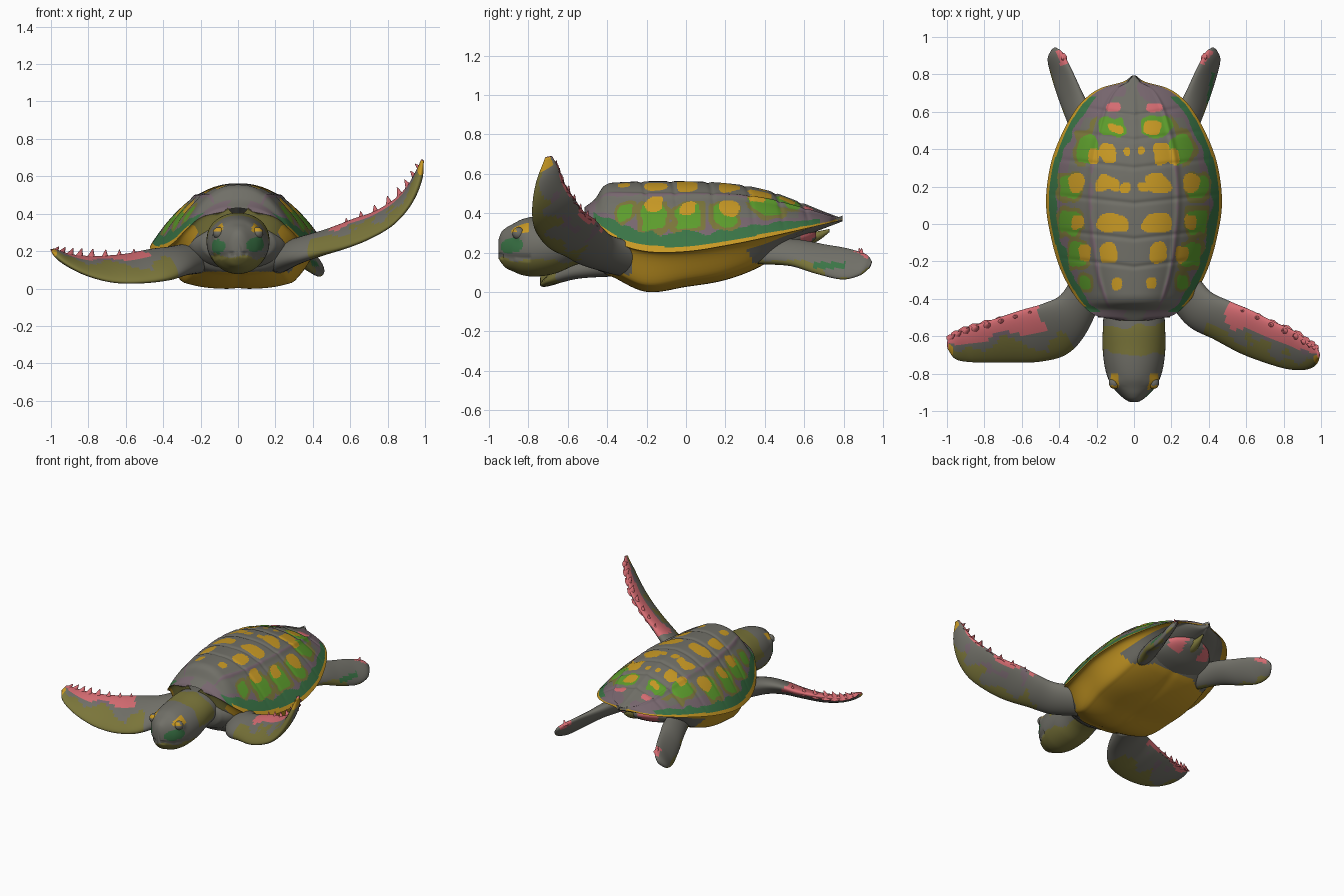
import bpy, bmesh, math
from mathutils import Vector, noise

if "Cube" in bpy.data.objects:
    bpy.data.objects.remove(bpy.data.objects["Cube"])

# ---------- materials ----------
def lin(c):
    c /= 255
    return c / 12.92 if c <= 0.04045 else ((c + 0.055) / 1.055) ** 2.4

PALETTE = {"grey": (112, 111, 103), "olive": (122, 117, 58), "yellow": (200, 153, 36),
           "green": (92, 156, 44), "dark_green": (58, 116, 70), "pink": (214, 108, 114),
           "mauve": (119, 102, 110)}
MATS = []
for key, rgb in PALETTE.items():
    m = bpy.data.materials.new(key)
    m.diffuse_color = (*[lin(c) for c in rgb], 1)
    m.use_nodes = True
    m.node_tree.nodes["Principled BSDF"].inputs["Base Color"].default_value = m.diffuse_color
    MATS.append(m)
GREY, OLIVE, YELLOW, GREEN, DARK, PINK, MAUVE = range(7)

# ---------- helpers ----------
def curve(pts, x):
    """Smooth interpolation of (x, value) pairs."""
    x = min(max(x, pts[0][0]), pts[-1][0])
    n = len(pts)
    i = next(k for k in range(n - 1) if x <= pts[k + 1][0])
    def slope(k):
        a, b = pts[max(k - 1, 0)], pts[min(k + 1, n - 1)]
        return (b[1] - a[1]) / (b[0] - a[0])
    (x0, a), (x1, b) = pts[i], pts[i + 1]
    h = x1 - x0
    t = (x - x0) / h
    return ((2*t**3 - 3*t*t + 1) * a + (t**3 - 2*t*t + t) * h * slope(i)
            + (3*t*t - 2*t**3) * b + (t**3 - t*t) * h * slope(i + 1))

def wob(p, f=14):
    return noise.noise(Vector(p) * f)

def finish(bm, name):
    me = bpy.data.meshes.new(name)
    bm.to_mesh(me)
    bm.free()
    for m in MATS:
        me.materials.append(m)
    for p in me.polygons:
        p.use_smooth = True
    ob = bpy.data.objects.new(name, me)
    bpy.context.collection.objects.link(ob)
    return ob

def skin(name, rows, rule, closed=False, flip=False):
    """Join rows of points into a surface; rule(centre, i, j) picks the colour."""
    bm = bmesh.new()
    vs = [[bm.verts.new(p) for p in r] for r in rows]
    n = len(rows[0])
    for i in range(len(rows) - 1):
        for j in range(n if closed else n - 1):
            k = (j + 1) % n
            q = [vs[i][j], vs[i][k], vs[i + 1][k], vs[i + 1][j]]
            f = bm.faces.new(q[::-1] if flip else q)
            f.material_index = rule(f.calc_center_median(), i, j)
    if closed:
        for i, e in ((0, 0), (-1, len(rows) - 2)):
            f = bm.faces.new(vs[i])
            f.material_index = rule(f.calc_center_median(), e, 0)
        bmesh.ops.recalc_face_normals(bm, faces=bm.faces)
    return finish(bm, name)

# ---------- shell ----------
WIDTH = [(-.515, .08), (-.495, .19), (-.45, .26), (-.38, .32), (-.25, .39), (-.1, .437), (.1, .47),
         (.3, .45), (.45, .40), (.6, .32), (.68, .25), (.73, .17), (.76, .06), (.795, .008)]
RIM = [(-.515, .41), (-.45, .33), (-.35, .25), (-.2, .205), (0, .205), (.2, .235), (.4, .275),
       (.6, .32), (.8, .365)]
TOP = [(-.515, .43), (-.46, .475), (-.42, .535), (-.37, .555), (0, .562), (.25, .545), (.42, .51),
       (.55, .462), (.7, .405), (.8, .372)]
BOTTOM = [(-.515, .40), (-.44, .13), (-.36, .07), (-.2, 0), (0, .025), (.2, .06), (.38, .13),
          (.5, .22), (.6, .28), (.8, .36)]
SEAMS = (-.23, -.08, .11, .3, .45, .58)
# painted patches: centre x, centre y, half width, half length
YELLOWS = [(.09, -.32, .025, .03), (.13, -.155, .047, .05), (.115, .005, .08, .05), (.13, .22, .07, .05),
           (.05, .195, .03, .03), (.145, .375, .043, .055), (.04, .39, .018, .022), (.10, .515, .045, .035),
           (.31, .22, .045, .05), (.30, .01, .03, .04), (.26, -.16, .035, .045), (.21, .36, .03, .04)]
GREENS = [(.34, .20, .055, .06), (.335, .01, .058, .062), (.30, -.165, .055, .06), (.25, .40, .06, .075),
          (.12, .52, .08, .055), (.26, -.31, .03, .04)]

def inside(x, y, patches, w, grow=1):
    return any((abs(x - a) / (c * grow)) ** 3 + (abs(y - b) / (d * grow)) ** 3 < 1 + w
               for a, b, c, d in patches)

def spread(i, n):
    return -.515 + 1.31 * (.25 - .25 * math.cos(math.pi * i / n) + .5 * i / n)

def shell_point(y, u):
    w, lo, hi = curve(WIDTH, y), curve(RIM, y), curve(TOP, y)
    a = abs(u)
    z = lo + (hi - lo) * (1 - a ** 2.3)
    fade = max(0, 1 - a ** 4) * min(1, max(0, (y + .45) * 8)) * min(1, max(0, (.78 - y) * 6))
    z += .010 * fade * math.exp(-((a - .5) / .035) ** 2)                     # side keels
    z += .010 * fade * max(0, y) * math.exp(-(a / .05) ** 2)                 # centre keel
    z -= .006 * fade * sum(math.exp(-((y - s - .05 * a) / .012) ** 2) for s in SEAMS)
    return (u * w, y, z)

def shell_colour(c, i, j):
    x, y = abs(c.x), c.y
    width = max(curve(WIDTH, y), .01)
    u = x / width
    edge = width - x
    w = wob(c)
    if edge < .016 and -.44 < y < .77:
        return YELLOW
    if edge < .056 - .02 * w and -.47 < y < .68 and u > .5:
        return DARK
    if y < -.46 or y > .68:
        return MAUVE if x > .05 + .05 * w else GREY
    if inside(x, y, [(.11, .625, .04, .024)], w):
        return PINK
    if inside(x, y, YELLOWS, 1.3 * w):
        return YELLOW
    if inside(x, y, GREENS, w):
        return GREEN
    if u > .58 and inside(x, y, GREENS, w, 1.35):
        return OLIVE
    if u > .78 or (y > .57 and u > .4 + .5 * w) or abs(u - .5) < .02 + .04 * w:
        return MAUVE
    return GREY

NR, NC = 250, 190
skin("shell", [[shell_point(spread(i, NR), 2 * j / NC - 1) for j in range(NC + 1)]
               for i in range(NR + 1)], shell_colour)

# ---------- belly plate and underside of the shell rim ----------
def belly_point(y, u):
    w, lo, hi = curve(WIDTH, y), curve(BOTTOM, y), curve(RIM, y)
    t = min(1, max(0, (.96 - abs(u)) / .30))
    t = t * t * (3 - 2 * t)
    bow = .03 * min(1, abs(u) / .66) ** 3 + .004 * math.exp(-(u / .08) ** 2)
    return (u * w, y, hi + (lo - hi) * t + bow * t)

def belly_colour(c, i, j):
    u = abs(c.x) / max(curve(WIDTH, c.y), .01)
    back = .42 - .25 * max(0, u - .4)
    if c.y < -.46:
        return OLIVE
    if u < .86 and (c.y > back or (c.y < -.27 and c.z > .09)):
        return GREY
    return YELLOW

skin("belly_plate", [[belly_point(spread(i, 110), j / 40 - 1) for j in range(81)] for i in range(111)],
     belly_colour, flip=True)

# ---------- rings for body, neck, head and tail ----------
def tube(name, prof, rule, n=48, steps=60):
    """prof rows: y, top z, bottom z, half width"""
    rows = []
    cols = [[(p[0], p[k]) for p in prof] for k in (1, 2, 3)]
    for i in range(steps + 1):
        y = prof[0][0] + (prof[-1][0] - prof[0][0]) * i / steps
        t, b, w = (curve(c, y) for c in cols)
        rows.append([(w * math.cos(a), y, (t + b) / 2 + (t - b) / 2 * math.sin(a))
                     for a in (2 * math.pi * j / n for j in range(n))])
    return skin(name, rows, rule, closed=True)

tube("body", [(-.5, .35, .14, .19), (-.42, .36, .10, .25), (-.2, .37, .1, .30), (.3, .36, .14, .3),
              (.5, .34, .18, .24), (.62, .33, .24, .14), (.66, .31, .27, .06)],
     lambda c, i, j: PINK if c.y > .57 and .07 < abs(c.x) < .17 else GREY)
tube("tail", [(.5, .30, .21, .055), (.62, .30, .235, .04), (.68, .31, .265, .022), (.73, .32, .305, .005)],
     lambda c, i, j: OLIVE, 16, 20)

def head_colour(c, i, j):
    x, w = abs(c.x), wob(c, 9)
    if c.y < -.8 and x > .035 and ((c.y + .88) / .05) ** 2 + ((c.z - .23) / .036) ** 2 < 1 + w:
        return DARK
    if c.y < -.8 and ((x - .10) / .035) ** 2 + ((c.z - .325) / .025) ** 2 < 1 + w:
        return YELLOW
    if c.z < .165 + .03 * w or (-.69 < c.y + .05 * w < -.53 and c.z > .24):
        return OLIVE
    return GREY

head = tube("head", [(-.952, .265, .17, .022), (-.94, .30, .15, .045), (-.915, .325, .122, .075),
                     (-.88, .345, .105, .108), (-.83, .37, .085, .137), (-.76, .385, .078, .157),
                     (-.66, .395, .095, .168), (-.55, .405, .14, .166), (-.42, .40, .16, .16)],
            head_colour, 72, 90)
# mouth crease and brow bulges
for v in head.data.vertices:
    x, y, z = v.co
    line = .185 - .12 * (y + .95)
    if y < -.79 and abs(z - line) < .012:
        v.co.x *= .94
        v.co.y += .006 if y < -.93 else 0
    k = math.exp(-((y + .845) / .03) ** 2 - ((z - .305) / .035) ** 2)
    v.co.x += math.copysign(.018 * k, x) if abs(x) > .05 else 0

# eyes
def ball(name, loc, r, mat):
    bm = bmesh.new()
    bmesh.ops.create_uvsphere(bm, u_segments=20, v_segments=12, radius=r)
    for v in bm.verts:
        v.co += Vector(loc)
    for f in bm.faces:
        f.material_index = mat(f.calc_center_median())
    finish(bm, name)

for side, s in (("left", -1), ("right", 1)):
    ball(side + "_eye", (s * .103, -.85, .297), .032,
         lambda c: YELLOW if c.z > .305 and c.y < -.862 else GREY)

# ---------- flippers ----------
def along(pts, t):
    f = t * (len(pts) - 1)
    return Vector([curve([(k, p[d]) for k, p in enumerate(pts)], f) for d in range(len(pts[0]))])

def flipper(name, rows, sign, rule, spikes, steps=64, n=36):
    """rows: front edge xyz, back edge xyz, thickness"""
    def frame(t):
        v = along(rows, t)
        a, b = along(rows, max(0, t - .01)), along(rows, min(1, t + .01))
        mid = lambda r: (Vector(r[0:3]) + Vector(r[3:6])) / 2
        chord = Vector(v[3:6]) - Vector(v[0:3])
        nrm = (mid(b) - mid(a)).cross(chord).normalized() * sign
        return mid(v), chord, nrm, v[6]
    rings = []
    for i in range(steps + 1):
        c, ch, nm, th = frame(i / steps)
        rings.append([c + ch * .5 * math.cos(q) + nm * th * .5 * math.sin(q)
                      for q in (2 * math.pi * j / n for j in range(n))])
    def colour(c, i, j):
        q = 2 * math.pi * (j + .5) / n
        return rule(i / steps, .5 + .5 * math.cos(q), math.sin(q) > 0, wob(c, 10), c)
    skin(name, rings, colour, closed=True)
    # pink spikes on the back edge, open where they sink into the flipper
    bm = bmesh.new()
    for t, h in spikes:
        c, ch, nm, th = frame(t)
        out = (ch.normalized() * .6 + nm * .8).normalized()
        e1 = ch.cross(nm).normalized()
        e2 = out.cross(e1)
        base = c + ch * .41
        loops = [[bm.verts.new(base + out * h * up + e1 * h * .2 * up
                               + (e1 * math.cos(k) * 1.4 + e2 * math.sin(k)) * h * r)
                  for k in (math.pi * m / 4 for m in range(8))]
                 for up, r in ((-.1, .6), (.3, .25), (1, .03))]
        for lo, hi in zip(loops, loops[1:]):
            for m in range(8):
                bm.faces.new((lo[m], lo[(m + 1) % 8], hi[(m + 1) % 8], hi[m]))
        bm.faces.new(loops[-1])
    bmesh.ops.recalc_face_normals(bm, faces=bm.faces)
    for f in bm.faces:
        f.material_index = PINK
    finish(bm, name + "_spikes")

def front_colour(s, t, top, w, c):
    if s > .92 and t < .6 + w:
        return YELLOW
    if s > .29 + .1 * w and t > (.66 if top else .95) + .2 * w:
        return PINK
    if s > .2 and t < (.40 if top else .36) + .5 * w:
        return OLIVE
    return MAUVE if s > .3 and w > .28 else GREY

RIGHT = [(.17, -.38, .11, .28, -.20, .22, .15), (.29, -.54, .15, .39, -.35, .265, .12),
         (.43, -.615, .185, .50, -.41, .31, .095), (.57, -.69, .22, .62, -.46, .365, .075),
         (.70, -.74, .27, .74, -.52, .41, .065), (.82, -.775, .34, .85, -.57, .48, .058),
         (.91, -.78, .44, .92, -.62, .555, .052), (.965, -.76, .56, .965, -.65, .635, .044),
         (.988, -.715, .683, .985, -.68, .69, .015)]
LEFT = [(-.17, -.38, .11, -.28, -.20, .22, .15), (-.26, -.585, .09, -.38, -.37, .205, .12),
        (-.36, -.695, .055, -.48, -.425, .20, .095), (-.50, -.735, .035, -.60, -.46, .18, .075),
        (-.65, -.74, .035, -.72, -.50, .17, .065), (-.78, -.74, .065, -.83, -.535, .17, .057),
        (-.88, -.738, .11, -.91, -.56, .18, .05), (-.955, -.722, .16, -.97, -.59, .20, .04),
        (-.995, -.67, .20, -.995, -.62, .21, .015)]
HIND = [(.27, .36, .15, .19, .45, .27, .10), (.34, .52, .14, .235, .6, .255, .09),
        (.395, .66, .095, .285, .71, .238, .07), (.438, .79, .065, .335, .82, .22, .055),
        (.458, .88, .085, .385, .915, .19, .045), (.44, .93, .12, .42, .945, .155, .015)]
SPIKES = [(.34, .04), (.42, .045), (.5, .05), (.58, .055), (.66, .055), (.74, .05), (.82, .045), (.9, .035)]
flipper("right_front_flipper", RIGHT, 1, front_colour, SPIKES)
flipper("left_front_flipper", LEFT, -1, front_colour, SPIKES)

def hind_colour(s, t, top, w, c):
    if .66 < s < .86 and t > .85 + .2 * w:
        return PINK
    if top and .65 < c.y < .81 and abs(c.z - .135) < .016 and c.x > 0:
        return DARK
    return OLIVE if t < .1 + .3 * w else GREY

for side, s in (("right", 1), ("left", -1)):
    flipper(side + "_hind_flipper", [(s * a, b, c, s * d, e, f, g) for a, b, c, d, e, f, g in HIND],
            s, hind_colour, [(.74, .035)])
